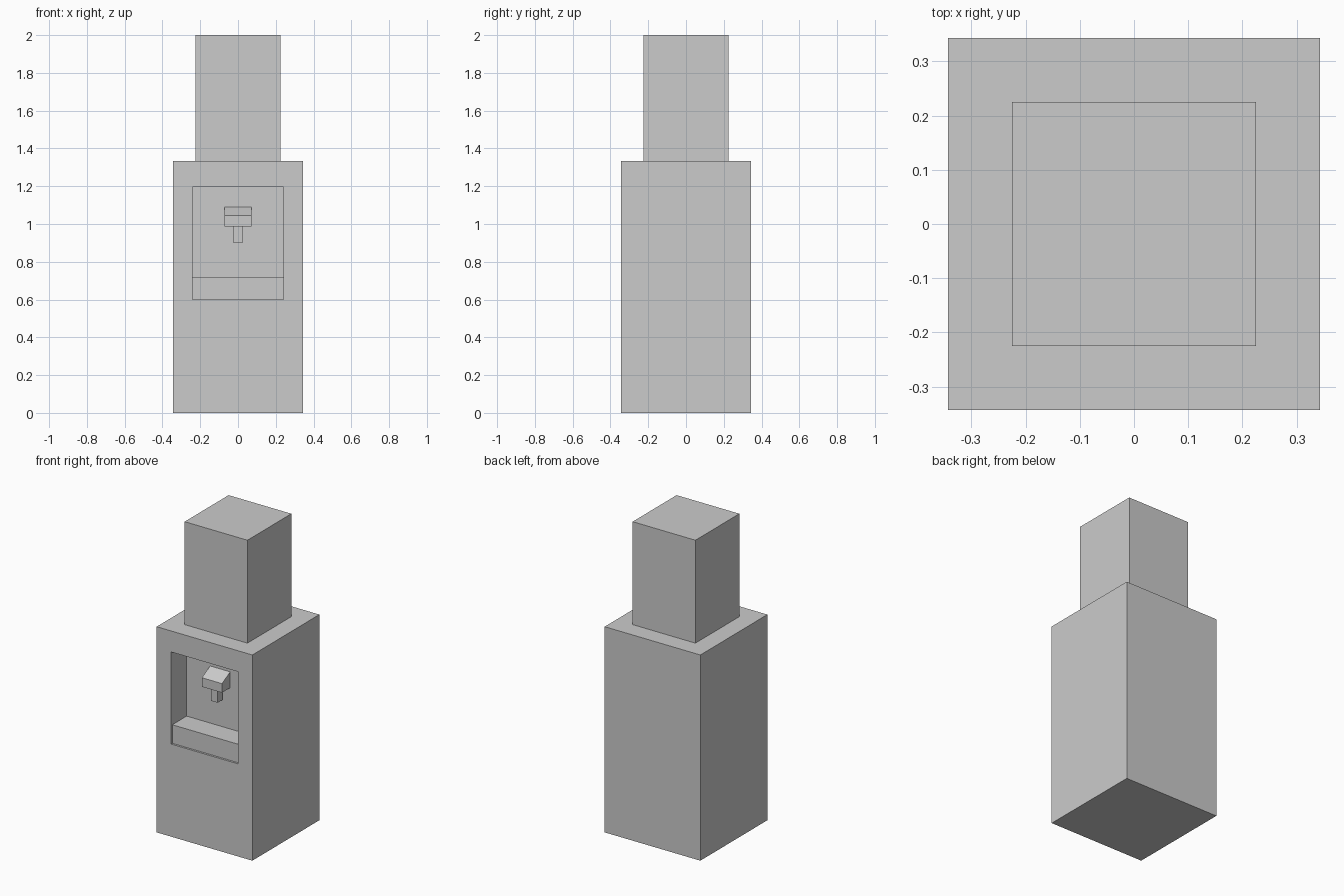
import bpy, bmesh
from mathutils import Vector

if "Cube" in bpy.data.objects:
    bpy.data.objects.remove(bpy.data.objects["Cube"])

HALF = 0.343      # half width of the cabinet
TOP = 1.333       # top of the cabinet
WALL = -HALF + 0.16   # back wall of the dispensing recess


def finish(name, bm):
    bmesh.ops.recalc_face_normals(bm, faces=bm.faces)
    mesh = bpy.data.meshes.new(name)
    bm.to_mesh(mesh)
    bm.free()
    obj = bpy.data.objects.new(name, mesh)
    bpy.context.collection.objects.link(obj)
    return obj


def box_mesh(x, y0, y1, z0, z1):
    """Box symmetric in x, given by its y and z limits."""
    bm = bmesh.new()
    bmesh.ops.create_cube(bm, size=1)
    for v in bm.verts:
        v.co = Vector((v.co.x * 2 * x,
                       y0 if v.co.y < 0 else y1,
                       z0 if v.co.z < 0 else z1))
    return bm


# Cabinet: inset the front face, shape it to the opening and push it inward
bm = box_mesh(HALF, -HALF, HALF, 0, TOP)
bm.normal_update()
front = min(bm.faces, key=lambda f: f.calc_center_median().y)
bmesh.ops.inset_region(bm, faces=[front], thickness=0.1)
mid = front.calc_center_median().z
for v in front.verts:
    v.co.x = 0.24 if v.co.x > 0 else -0.24
    v.co.z = 1.197 if v.co.z > mid else 0.60
back = bmesh.ops.extrude_discrete_faces(bm, faces=[front])["faces"][0]
for v in back.verts:
    v.co.y = WALL
finish("cabinet", bm)

# Water tank on top
finish("water_tank", box_mesh(0.225, -0.225, 0.225, TOP, 2.0))

# Drip tray, set slightly back from the front
finish("drip_tray", box_mesh(0.24, -HALF + 0.013, WALL, 0.60, 0.72))

# Tap body with a top sloping down to the front
bm = box_mesh(0.072, -HALF + 0.076, WALL, 0.987, 1.09)
for v in bm.verts:
    if v.co.z > 1.05 and v.co.y < WALL - 0.01:
        v.co.z = 1.046
finish("tap_body", bm)

# Spout below the tap
finish("spout", box_mesh(0.024, -HALF + 0.10, -HALF + 0.148, 0.90, 0.987))
